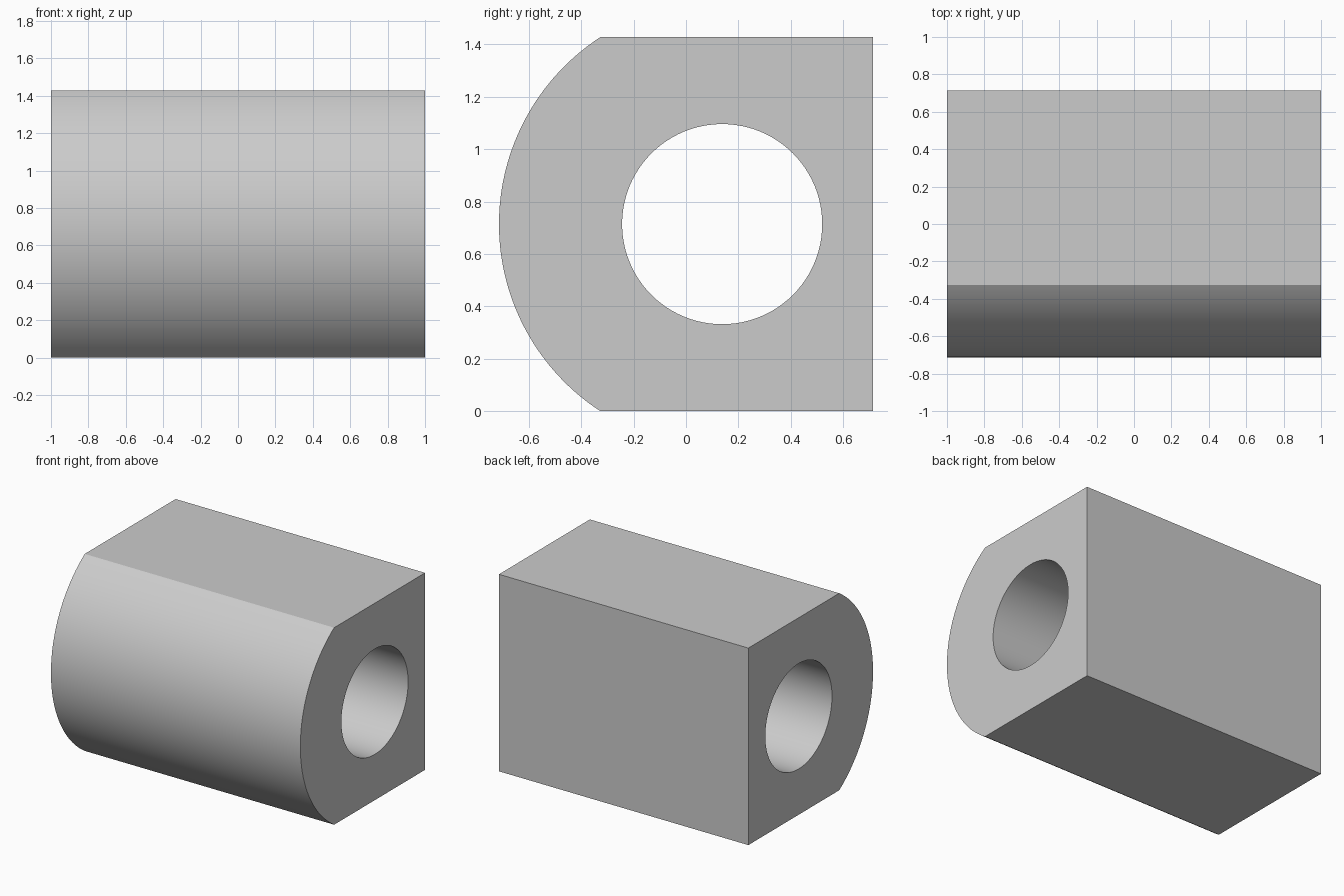
import bpy
import bmesh
from math import asin, cos, sin, pi, radians
from mathutils import Vector

cube = bpy.data.objects.get("Cube")
if cube:
    bpy.data.objects.remove(cube, do_unlink=True)

HALF_LENGTH = 1.0
HALF = 0.714          # half of the height and of the depth
CENTRE_Y = 0.138      # shared axis of the rounded front and the bore
FRONT_RADIUS = CENTRE_Y + HALF
BORE_RADIUS = 0.382


def arc_point(radius, angle):
    """Point on a circle about the bore axis, in the left end plane."""
    return Vector((-HALF_LENGTH, CENTRE_Y + radius * cos(angle), HALF + radius * sin(angle)))


def add_loop(bm, points):
    verts = [bm.verts.new(p) for p in points]
    return [bm.edges.new((a, b)) for a, b in zip(verts, verts[1:] + verts[:1])]


# Outer profile: square back corners and a bowed front
spread = asin(HALF / FRONT_RADIUS)
steps = 64
outer = [arc_point(FRONT_RADIUS, pi - spread + 2 * spread * i / steps) for i in range(steps + 1)]
outer += [Vector((-HALF_LENGTH, HALF, 0)), Vector((-HALF_LENGTH, HALF, 2 * HALF))]

# Round bore
sides = 96
bore = [arc_point(BORE_RADIUS, 2 * pi * i / sides) for i in range(sides)]

# Fill between the two outlines and extrude along x
bm = bmesh.new()
edges = add_loop(bm, outer) + add_loop(bm, bore)
bmesh.ops.triangle_fill(bm, edges=edges, use_beauty=True, normal=(-1, 0, 0))
ext = bmesh.ops.extrude_face_region(bm, geom=bm.faces[:], use_keep_orig=True)
moved = [g for g in ext["geom"] if isinstance(g, bmesh.types.BMVert)]
bmesh.ops.translate(bm, verts=moved, vec=(2 * HALF_LENGTH, 0, 0))
bmesh.ops.recalc_face_normals(bm, faces=bm.faces[:])

mesh = bpy.data.meshes.new("bored_block")
bm.to_mesh(mesh)
bm.free()
block = bpy.data.objects.new("bored_block", mesh)
bpy.context.collection.objects.link(block)

# Plain grey material
grey = bpy.data.materials.new("light_grey")
grey.use_nodes = True
colour = (0.6, 0.6, 0.6, 1)
grey.diffuse_color = colour
grey.node_tree.nodes["Principled BSDF"].inputs["Base Color"].default_value = colour
mesh.materials.append(grey)

# Smooth curved walls, crisp edges
bpy.ops.object.select_all(action="DESELECT")
block.select_set(True)
bpy.context.view_layer.objects.active = block
bpy.ops.object.shade_smooth_by_angle(angle=radians(20))
